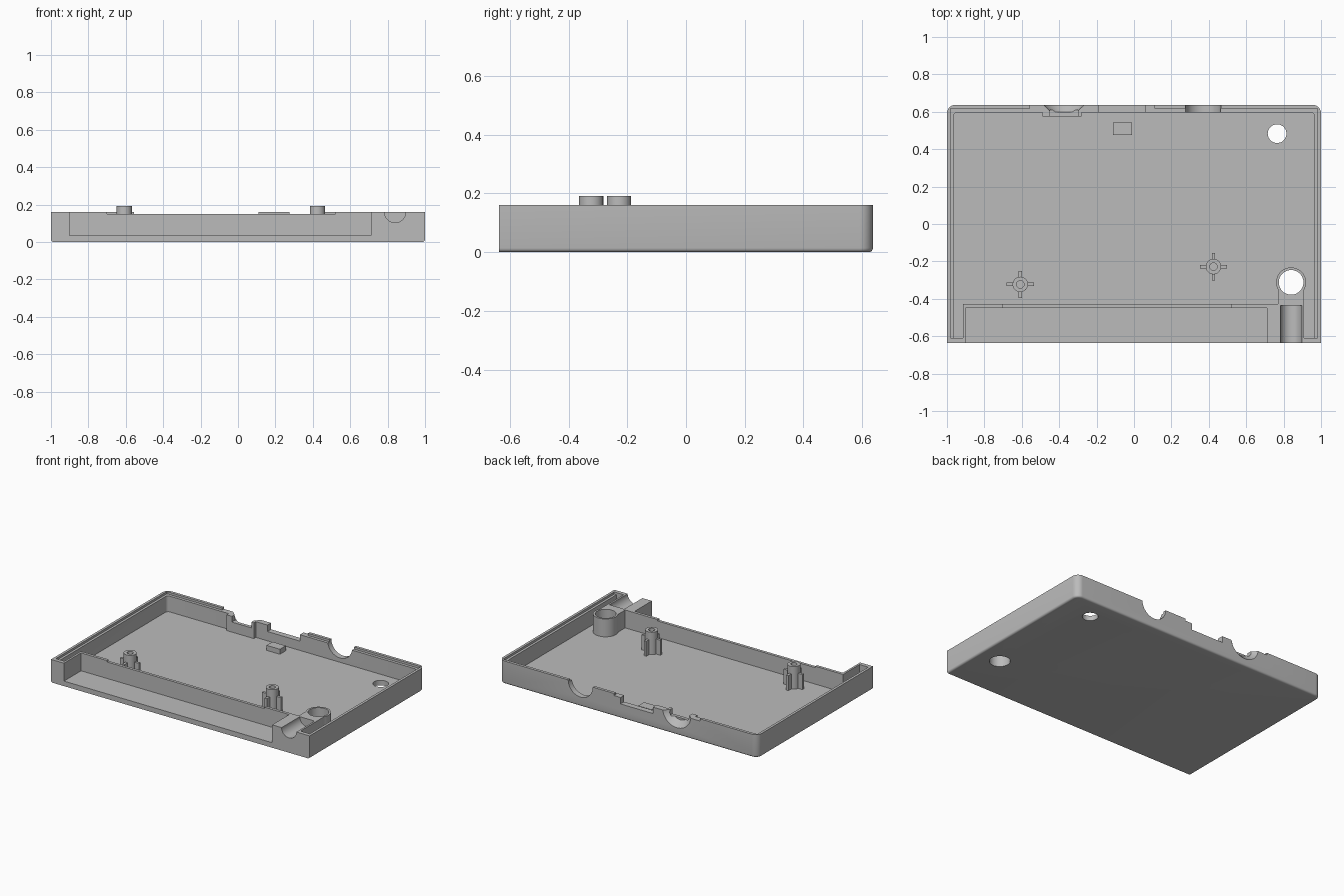
import bpy, bmesh, math
from math import cos, sin, pi

cube = bpy.data.objects.get("Cube")
if cube:
    bpy.data.objects.remove(cube, do_unlink=True)

W, D, H, FLOOR = 1.0, 0.637, 0.16, 0.035
TOP = H + 0.1

grey = bpy.data.materials.new("plain grey")
grey.use_nodes = True
GREY = (0.5, 0.5, 0.5, 1)
grey.diffuse_color = GREY
grey.node_tree.nodes["Principled BSDF"].inputs["Base Color"].default_value = GREY


def arc(cx, cy, r, a0, a1, n=10):
    return [(cx + r * cos(a0 + (a1 - a0) * i / n), cy + r * sin(a0 + (a1 - a0) * i / n))
            for i in range(n + 1)]


def finish(name, bm):
    bmesh.ops.recalc_face_normals(bm, faces=bm.faces)
    mesh = bpy.data.meshes.new(name)
    bm.to_mesh(mesh)
    bm.free()
    mesh.materials.append(grey)
    ob = bpy.data.objects.new(name, mesh)
    bpy.context.collection.objects.link(ob)
    return ob


def prism(name, points, z0, z1, bottom_round=0):
    bm = bmesh.new()
    face = bm.faces.new([bm.verts.new((x, y, z0)) for x, y in points])
    new = bmesh.ops.extrude_face_region(bm, geom=[face])["geom"]
    bmesh.ops.translate(bm, vec=(0, 0, z1 - z0),
                        verts=[g for g in new if isinstance(g, bmesh.types.BMVert)])
    if bottom_round:
        rim = [e for e in bm.edges if all(v.co.z < z0 + 1e-5 for v in e.verts)
               and any(v.co.y > -D + 1e-4 for v in e.verts)]
        bmesh.ops.bevel(bm, geom=rim, offset=bottom_round, segments=4,
                        profile=0.5, affect='EDGES')
    return finish(name, bm)


def box(name, x0, x1, y0, y1, z0, z1):
    return prism(name, [(x0, y0), (x1, y0), (x1, y1), (x0, y1)], z0, z1)


def groove(name, x, y0, y1, r0, r1):
    """Round cutter lying along y at the rim height."""
    ob = prism(name, arc(0, 0, 1, 0, 2 * pi * 47 / 48, 47), 0, 1)
    for v in ob.data.vertices:
        a, b, t = v.co
        r = r0 + (r1 - r0) * t
        v.co = (x + a * r, y0 + (y1 - y0) * t, H + b * r)
    bm = bmesh.new()
    bm.from_mesh(ob.data)
    bmesh.ops.recalc_face_normals(bm, faces=bm.faces)
    bm.to_mesh(ob.data)
    bm.free()
    return ob


def disc(name, x, y, r, z0, z1):
    return prism(name, arc(x, y, r, 0, 2 * pi * 47 / 48, 47), z0, z1)


def combine(target, other, op='DIFFERENCE'):
    mod = target.modifiers.new("join", 'BOOLEAN')
    mod.operation, mod.solver, mod.object = op, 'EXACT', other
    bpy.context.view_layer.objects.active = target
    bpy.ops.object.modifier_apply(modifier=mod.name)
    bpy.data.objects.remove(other, do_unlink=True)


# Solid tray: rounded back corners and bottom rim, square front
R = 0.045
shell = prism("tray_shell", [(-W, -D), (W, -D)] + arc(W - R, D - R, R, 0, pi / 2)
              + arc(R - W, D - R, R, pi / 2, pi), 0, H, 0.014)

# Main cavity, leaving the front blocks, screw boss and back thickening
BX, BY = 0.84, -0.312
lean = math.acos(0.07 / 0.08)
cavity = [(-0.965, -0.61), (-0.915, -0.61), (-0.915, -0.428), (BX - 0.07, -0.428)]
cavity += arc(BX, BY, 0.08, pi + lean, -lean, 24)
cavity += [(BX + 0.07, -0.61), (0.965, -0.61)] + arc(0.945, 0.577, 0.02, 0, pi / 2, 4)
cavity += [(-0.28, 0.597), (-0.28, 0.575), (-0.49, 0.575), (-0.49, 0.597)]
cavity += arc(-0.945, 0.577, 0.02, pi / 2, pi, 4)
combine(shell, prism("cavity", cavity, FLOOR, TOP))

# Front pocket and the lowered top of the partition
combine(shell, box("pocket", -0.9, 0.71, -0.8, -0.448, FLOOR, TOP))
combine(shell, box("partition_dip", -0.7, 0.52, -0.46, -0.42, 0.15, TOP))

# Inner ledge around the rim
for s in (-1, 1):
    combine(shell, box("side_ledge", *sorted((s * 0.982, s * 0.95)), -0.61, 0.617, 0.145, TOP))
combine(shell, box("back_ledge", -0.97, 0.97, 0.57, 0.617, 0.145, TOP))

# Openings in the back wall
combine(shell, box("low_rim", -0.555, 0.11, 0.56, 0.8, 0.145, TOP))
combine(shell, box("port_notch", -0.19, 0.06, 0.56, 0.8, 0.1, TOP))
combine(shell, groove("cable_dip", 0.37, 0.55, 0.7, 0.095, 0.095))
combine(shell, groove("flared_dip", -0.375, 0.598, 0.64, 0.07, 0.113))
combine(shell, box("plate_dip", -0.45, -0.3, 0.56, 0.61, 0.105, TOP))

# Front cable groove and the two through holes
combine(shell, groove("cord_groove", BX, -0.8, -0.436, 0.057, 0.057))
combine(shell, disc("boss_hole", BX, BY, 0.066, -0.1, TOP))
combine(shell, disc("floor_hole", 0.765, 0.483, 0.05, -0.1, TOP))

# Ribbed standoff posts
parts = [shell]
for side, x, y in (("right", -0.608, -0.323), ("left", 0.425, -0.228)):
    post = disc(side + "_standoff", x, y, 0.041, FLOOR - 0.01, 0.192)
    f, t = 0.073, 0.009
    combine(post, box("rib", x - f, x + f, y - t, y + t, FLOOR - 0.01, 0.14), 'UNION')
    combine(post, box("rib", x - t, x + t, y - f, y + f, FLOOR - 0.01, 0.14), 'UNION')
    combine(post, disc("bore", x, y, 0.02, FLOOR + 0.005, TOP))
    parts.append(post)

# Small support block
parts.append(box("support_block", -0.113, -0.01, 0.477, 0.542, FLOOR - 0.01, 0.07))

bpy.ops.object.select_all(action='DESELECT')
for ob in parts:
    ob.select_set(True)
bpy.context.view_layer.objects.active = shell
bpy.ops.object.shade_smooth_by_angle(angle=math.radians(30))
